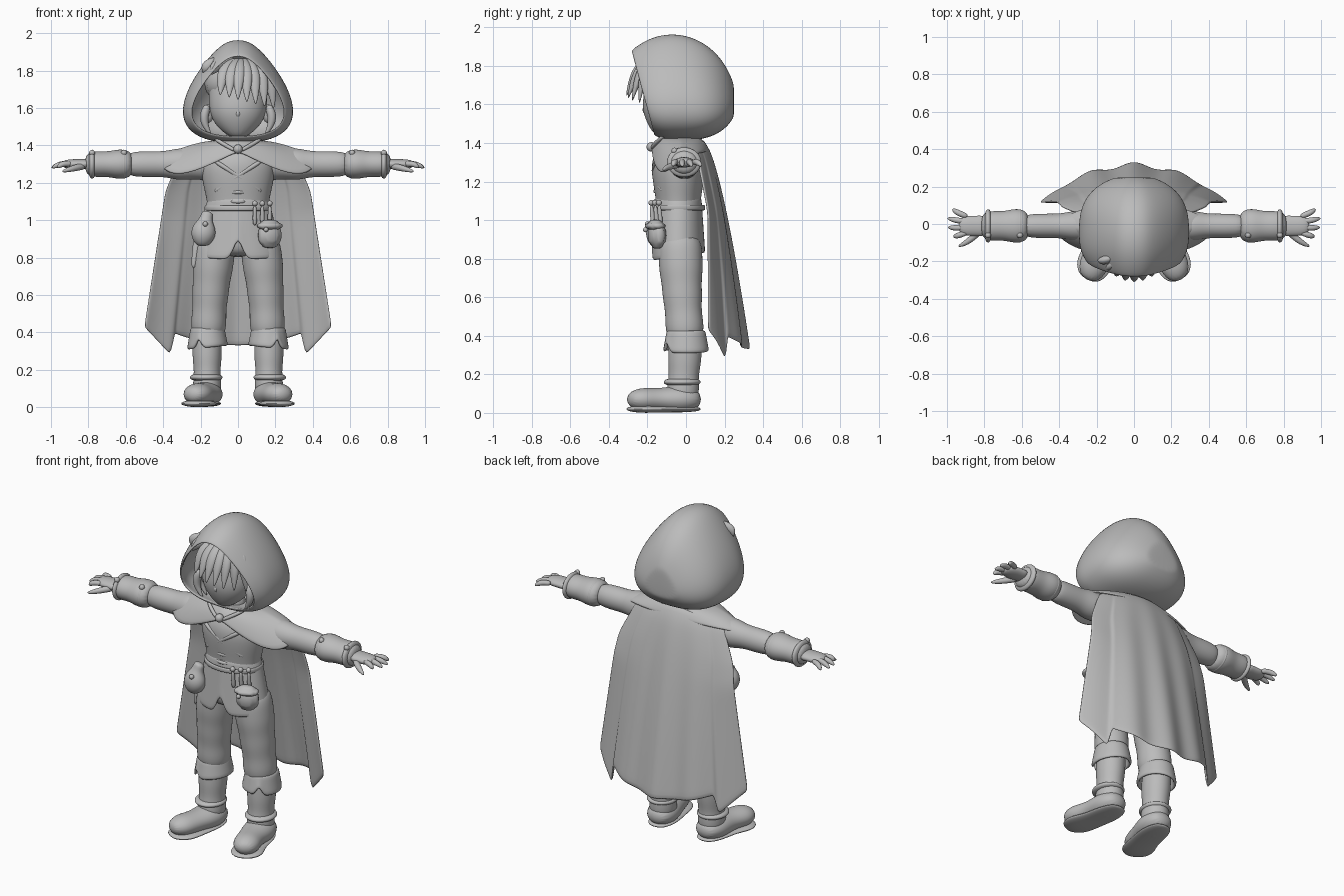
import bpy, bmesh, math
from math import sin, cos, pi, tau
from mathutils import Vector, Matrix

cube = bpy.data.objects.get("Cube")
if cube:
    bpy.data.objects.remove(cube)

shade = (.5, .5, .5, 1)
grey = bpy.data.materials.new("plain_grey")
grey.use_nodes = True
grey.diffuse_color = shade
grey.node_tree.nodes["Principled BSDF"].inputs["Base Color"].default_value = shade


def finish(name, bm, mirror=False, subsurf=0, thick=0):
    """Turn a bmesh into a smooth grey object with its modifiers."""
    bmesh.ops.recalc_face_normals(bm, faces=bm.faces[:])
    mesh = bpy.data.meshes.new(name)
    bm.to_mesh(mesh)
    bm.free()
    mesh.shade_smooth()
    mesh.materials.append(grey)
    part = bpy.data.objects.new(name, mesh)
    bpy.context.collection.objects.link(part)
    if mirror:
        part.modifiers.new("mirror", "MIRROR").use_mirror_merge = False
    if thick:
        solid = part.modifiers.new("thickness", "SOLIDIFY")
        solid.thickness = thick
        solid.offset = -1
    if subsurf:
        smooth = part.modifiers.new("smooth", "SUBSURF")
        smooth.levels = smooth.render_levels = subsurf


def skin_rings(bm, rings, closed=True, first_cap=False, last_cap=False):
    """Bridge rows of points with quads and optionally cap the ends."""
    rows = [[bm.verts.new(point) for point in ring] for ring in rings]
    count = len(rows[0])
    for upper, lower in zip(rows, rows[1:]):
        for i in range(count if closed else count - 1):
            j = (i + 1) % count
            bm.faces.new((upper[i], upper[j], lower[j], lower[i]))
    if first_cap:
        bm.faces.new(rows[0])
    if last_cap:
        bm.faces.new(rows[-1])


def lerp(start, end, t):
    return start + (end - start) * t


def tube(name, path, radii, flat=1, mirror=False, sides=12):
    """Loft along a line or a three-point curve; radii are evenly spaced."""
    pts = [Vector(p) for p in path]
    start, middle, end = pts if len(pts) == 3 else (pts[0], pts[0].lerp(pts[1], .5), pts[1])
    whole = (end - start).normalized()
    ref = Vector((1, 0, 0)) if abs(whole.z) > .75 else Vector((0, 0, 1))
    rings = []
    for k, radius in enumerate(radii):
        t = k / (len(radii) - 1)
        centre = start.lerp(middle, t).lerp(middle.lerp(end, t), t)
        tangent = (middle - start).lerp(end - middle, t).normalized()
        u = (ref - tangent * ref.dot(tangent)).normalized() * radius
        v = tangent.cross(u) * flat
        angles = [tau * i / sides for i in range(sides)]
        rings.append([centre + u * cos(a) + v * sin(a) for a in angles])
    bm = bmesh.new()
    skin_rings(bm, rings, True, True, True)
    finish(name, bm, mirror, subsurf=2)


def sheet(name, surface, across, down, mirror=False, closed=True, thick=.012):
    """Cloth from a function of u (around) and v (down), both from zero to one."""
    steps = across if closed else across - 1
    bm = bmesh.new()
    skin_rings(bm, [[surface(i / steps, j / (down - 1)) for i in range(across)]
                    for j in range(down)], closed)
    finish(name, bm, mirror, subsurf=1, thick=thick)


def ball(name, location, size, mirror=False):
    scale = Matrix.Diagonal((*size, 1)) if isinstance(size, tuple) else Matrix.Scale(size, 4)
    bm = bmesh.new()
    bmesh.ops.create_uvsphere(bm, u_segments=16, v_segments=10, radius=1,
                              matrix=Matrix.Translation(location) @ scale)
    finish(name, bm, mirror)


def soft_box(name, location, size, turn):
    bm = bmesh.new()
    placing = Matrix.Translation(location) @ Matrix.Rotation(turn, 4, "Z")
    bmesh.ops.create_cube(bm, size=1, matrix=placing @ Matrix.Diagonal((*size, 1)))
    bmesh.ops.bevel(bm, geom=bm.edges[:], offset=.02, segments=2, affect="EDGES")
    finish(name, bm, subsurf=1)


# Hood: pointed arches that swell from the tilted rim and close at the back
def hood_arch(t, sides=24):
    bulge = abs(t - .4) / .62
    tall, wide = math.sqrt(1 - bulge ** 2), math.sqrt(1 - bulge ** 3)
    top, bottom = 1.6 + .37 * tall, 1.6 - .19 * wide
    top_y = lerp(-.29, .25, t)
    bottom_y = top_y + .12 * (1 - t) ** 2
    ring = []
    for i in range(sides):
        a = tau * i / sides
        height = (1 - cos(a)) / 2
        spread = math.copysign(abs(sin(a)) ** .8, sin(a)) * (1.4 - .85 * height)
        ring.append((.28 * wide * spread, lerp(bottom_y, top_y, height), lerp(bottom, top, height)))
    return ring


bm = bmesh.new()
skin_rings(bm, [hood_arch(sin(pi / 2 * k / 9)) for k in range(10)], last_cap=True)
finish("hood", bm, subsurf=2, thick=.018)

# Head, face and hair
tube("head", [(0, -.15, 1.44), (0, -.08, 1.6), (0, -.05, 1.85)],
     [.03, .11, .15, .16, .16, .15, .09], flat=.85, sides=16)
tube("nose", [(0, -.2, 1.6), (0, -.25, 1.56), (0, -.2, 1.55)], [.01, .012, .01])
tube("neck", [(0, -.03, 1.36), (0, -.05, 1.5)], [.08, .07])
ball("ears", (.16, -.09, 1.57), (.03, .03, .05), mirror=True)
ball("hair_cap", (0, -.04, 1.73), (.18, .17, .13))
fringe = 9
for i in range(fringe):
    s = 2 * i / (fringe - 1) - 1
    tip = Vector((.19 * s, -.31 + .12 * s * s, 1.64 - .05 * s + (.1 if s < -.6 else 0)))
    tube(f"fringe_lock_{i + 1}", [(.02 + .05 * s, -.14, 1.86), (tip.x, -.26 + .04 * abs(s), 1.84), tip],
         [.02, .03, .04, .03, .004], flat=.7, sides=8)
for i in range(3):
    y = .04 * i - .14
    tube(f"side_locks_{i + 1}", [(.16, y, 1.62), (.22, y, 1.53), (.14, y, 1.45)],
         [.02, .03, .02, .004], mirror=True, sides=8)

# Torso, tunic skirt and belt
tube("torso", [(0, -.04, 1.42), (0, -.04, .8)],
     [.1, .2, .2, .18, .16, .17, .18, .15], flat=.7, sides=20)


def skirt(u, v):
    a = tau * u - pi / 2
    slit = max(0, 1 - abs(cos(a)) / .18) if sin(a) < 0 else 0
    hem = .81 + .02 * sin(a) + .13 * slit
    return (lerp(.16, .23, v ** .8) * cos(a), lerp(.12, .14, v) * sin(a) - .04, lerp(1.12, hem, v))


def belt(u, v):
    a = tau * u
    return (.18 * cos(a), .14 * sin(a) - .04, 1.08 - .03 * v)


sheet("tunic_skirt", skirt, 48, 8)
sheet("belt", belt, 32, 3)


# Shoulder mantle, dipping on either side of the clasp
def mantle(u, v):
    a = tau * u
    s, c = sin(a), cos(a)
    hem = 1.33 - .1 * abs(sin(2 * a)) + .04 * s * s if s < 0 else 1.33 + .03 * s
    return (lerp(.07, .42, v) * c, lerp(.07, .15, v ** .7) * s - .03, lerp(1.43, hem, v * v))


# Long cape, bowed backwards with a torn hem
def cape(u, v):
    s = 2 * u - 1
    side = abs(s)
    hem = .33 + .14 * s * s if side < .7 else lerp(.27, .43, (side - .7) / .3)
    half_width = lerp(.3, .36, min(1, v * 5)) + .145 * v
    edge = lerp(.06, .12, min(1, v * 3))
    back = lerp(.09, .32, v ** .65)
    fold = .014 * v * cos(s * 13) * (1 - s * s)
    return (half_width * s, lerp(back, edge, side ** 2) + fold, lerp(1.42 - .07 * s * s, hem, v))


sheet("shoulder_mantle", mantle, 48, 8)
sheet("cape", cape, 65, 20, closed=False)
ball("cape_clasp", (0, -.18, 1.38), .025)
tube("hood_ties", [(.01, -.18, 1.37), (.07, -.17, 1.4), (.13, -.11, 1.44)], [.01, .012, .01], mirror=True)

# Chest straps and fastenings
for label, side in (("right", -1), ("left", 1)):
    tube(f"chest_strap_{label}", [(-side * .13, -.15, 1.32), (0, -.2, 1.24), (side * .13, -.12, 1.15)],
         [.012] * 5)
for i in range(3):
    z = 1.2 - .05 * i
    tube(f"fastening_{i + 1}", [(-.04, -.15, z), (0, -.18, z), (.04, -.15, z)], [.01] * 3)

# Arms, bracers and hands
arm_y, arm_z = -.01, 1.3


def along_arm(name, start, end, radii, flat):
    tube(name, [(start, arm_y, arm_z), (end, arm_y, arm_z)], radii, flat, mirror=True, sides=16)


along_arm("sleeves", .1, .6, [.09, .09, .08, .09, .07, .07, .07, .06], .95)
along_arm("bracers", .56, .82, [.06, .08, .08, .07, .07, .07, .05], 1.15)
along_arm("palms", .79, .94, [.03, .027, .028, .02], 2)
for label, x in (("upper", .61), ("lower", .78)):
    along_arm(f"bracer_straps_{label}", x - .02, x + .02, [.06, .08, .08, .06], 1.15)
    ball(f"bracer_studs_{label}", (x, -.06, 1.36), .016, mirror=True)
for i in range(4):
    spread = 1 - i * .7
    tip = (1 - .03 * spread ** 2, .07 * spread + .01, arm_z - .02)
    tube(f"fingers_{i + 1}", [(.89, .04 * spread, arm_z), (.95, .06 * spread, arm_z + .01), tip],
         [.015, .017, .017, .015, .006], mirror=True, sides=8)
tube("thumbs", [(.82, -.03, 1.29), (.88, -.1, 1.28), (.94, -.12, 1.26)],
     [.02, .02, .018, .014, .006], mirror=True, sides=8)

# Legs, turned cuffs and boots
tube("trousers", [(.11, -.03, .92), (.15, -.03, .7), (.16, 0, .36)],
     [.09, .11, .11, .11, .1, .1, .09, .1, .08], flat=1.05, mirror=True, sides=16)


def cuff(u, v):
    a = tau * u
    notch = .06 * max(0, 1 - abs(a - tau * .83) / .3)
    hem = .32 - .01 * cos(a) + notch
    return (lerp(.09, .11, v) * cos(a) + .163, lerp(.1, .12, v) * sin(a), lerp(.43, hem, v))


sheet("trouser_cuffs", cuff, 40, 5, mirror=True, thick=.018)
tube("boot_shafts", [(.165, 0, .4), (.165, -.02, .05)], [.08, .08, .08, .07, .08, .07],
     flat=1.1, mirror=True, sides=16)
tube("boot_straps", [(.17, -.02, .14), (.17, -.02, .18)], [.07, .09, .09, .07],
     flat=1.1, mirror=True, sides=16)


def along_foot(name, height, radii, flat):
    tube(name, [(.16, .08, height), (.17, -.15, height), (.25, -.3, height)],
         radii, flat, mirror=True, sides=16)


along_foot("boot_feet", .07, [.04, .07, .07, .06, .06, .06, .03], 1.3)
along_foot("boot_soles", .02, [.01, .017, .018, .018, .02, .02, .01], 4.7)

# Belt pouch with vials on the left
soft_box("pouch", (.17, -.15, .92), (.13, .09, .14), .35)
soft_box("pouch_flap", (.17, -.16, .97), (.14, .1, .07), .35)
ball("pouch_button", (.15, -.21, .95), .013)
for i in range(3):
    x, y = .09 + .04 * i, .02 * i - .17
    tube(f"vial_{i + 1}", [(x, y, .97), (x, y - .01, 1.08)], [.012, .012, .01])
    ball(f"vial_stopper_{i + 1}", (x, y - .01, 1.09), .015)

# Round bag and dagger sheath on the right
tube("round_bag", [(-.19, -.15, .86), (-.19, -.16, .95), (-.16, -.14, 1.05)],
     [.03, .06, .07, .06, .03, .035], flat=.85)
ball("bag_toggle", (-.175, -.2, .98), .014)
tube("dagger_sheath", [(-.2, -.06, 1), (-.24, -.07, .74)], [.025, .025, .02, .013], flat=.8)
